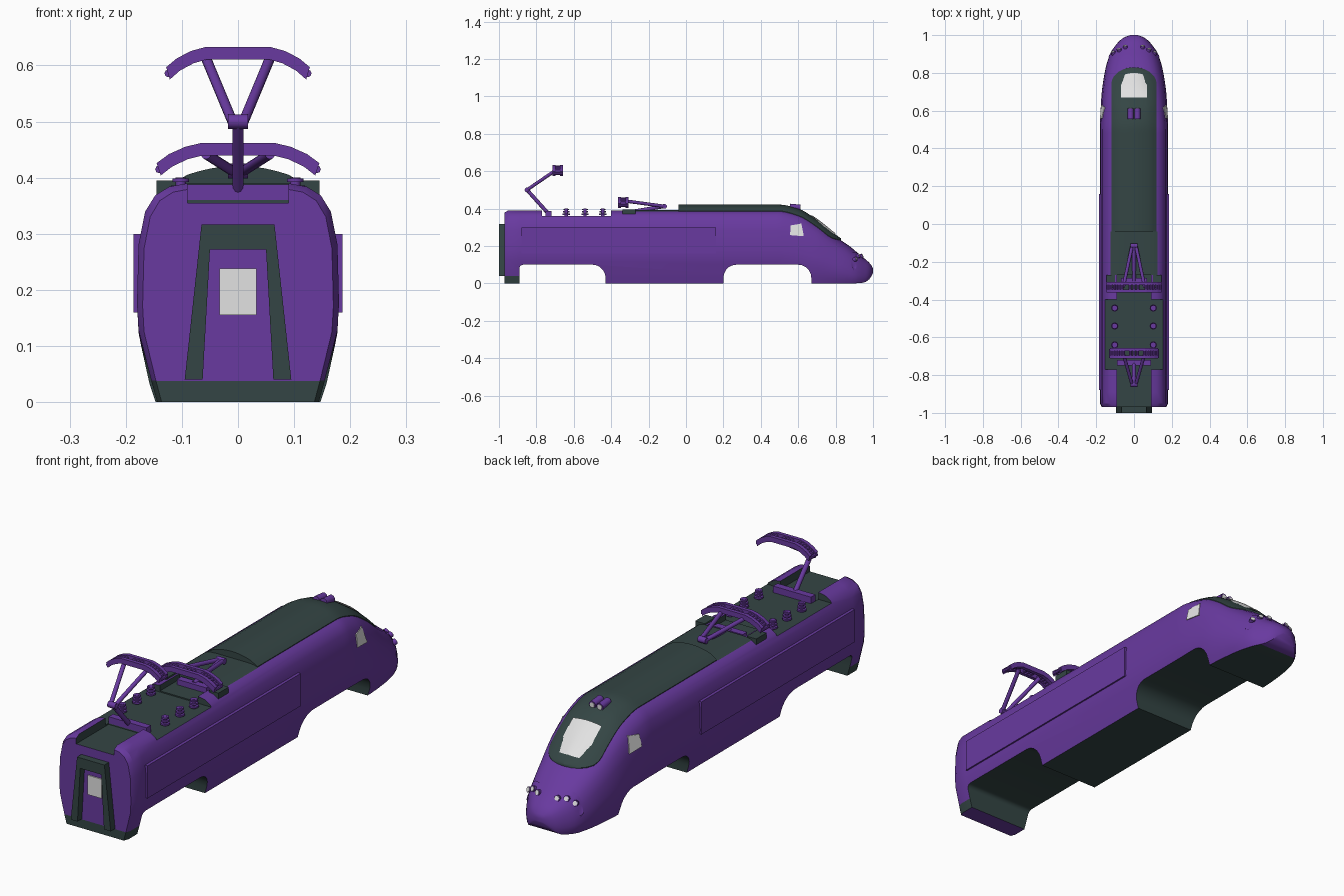
import bpy, bmesh, math
from mathutils import Vector

if "Cube" in bpy.data.objects:
    bpy.data.objects.remove(bpy.data.objects["Cube"])


def material(name, rgb):
    m = bpy.data.materials.new(name)
    m.use_nodes = True
    m.diffuse_color = (*rgb, 1)
    m.node_tree.nodes["Principled BSDF"].inputs["Base Color"].default_value = (*rgb, 1)
    return m


PURPLE = material("purple paint", (0.14, 0.042, 0.35))
DARK = material("dark slate", (0.034, 0.06, 0.058))
LIGHT = material("pale glass", (0.76, 0.76, 0.76))


def build(name, verts, faces, mats, indices=None, recalc=True, smooth=False):
    me = bpy.data.meshes.new(name)
    me.from_pydata([tuple(v) for v in verts], [], faces)
    for m in mats:
        me.materials.append(m)
    if indices:
        me.polygons.foreach_set("material_index", indices)
    if recalc:
        bm = bmesh.new()
        bm.from_mesh(me)
        bmesh.ops.recalc_face_normals(bm, faces=bm.faces)
        bm.to_mesh(me)
        bm.free()
    ob = bpy.data.objects.new(name, me)
    bpy.context.collection.objects.link(ob)
    if smooth:
        smooth_shade(ob)
    return ob


def smooth_shade(ob, angle=35):
    bpy.ops.object.select_all(action='DESELECT')
    ob.select_set(True)
    bpy.context.view_layer.objects.active = ob
    bpy.ops.object.shade_smooth_by_angle(angle=math.radians(angle))


def prism(name, pts, axis, a, b, mat):
    """Extrude a 2D outline along x (points are y,z) or y (points are x,z)."""
    place = (lambda p, t: (t, p[0], p[1])) if axis == 'x' else (lambda p, t: (p[0], t, p[1]))
    n = len(pts)
    verts = [place(p, t) for t in (a, b) for p in pts]
    faces = [list(range(n)), list(range(n, 2 * n))]
    faces += [[i, (i + 1) % n, n + (i + 1) % n, n + i] for i in range(n)]
    return build(name, verts, faces, [mat])


def box(name, x, y, z, mat):
    return prism(name, [(y[0], z[0]), (y[1], z[0]), (y[1], z[1]), (y[0], z[1])], 'x', x[0], x[1], mat)


def rod(name, a, b, r, mat, seg=12):
    a, b = Vector(a), Vector(b)
    q = (b - a).to_track_quat('Z', 'Y')
    ring = [Vector((math.cos(t), math.sin(t), 0)) * r for t in (2 * math.pi * i / seg for i in range(seg))]
    verts = [c + q @ p for c in (a, b) for p in ring]
    faces = [list(range(seg)), list(range(seg, 2 * seg))]
    faces += [[i, (i + 1) % seg, seg + (i + 1) % seg, seg + i] for i in range(seg)]
    return build(name, verts, faces, [mat], smooth=True)


def curve(table, y):
    """Smooth interpolation without overshoot."""
    if y <= table[0][0]:
        return table[0][1]
    if y >= table[-1][0]:
        return table[-1][1]
    sl = [(q[1] - p[1]) / (q[0] - p[0]) for p, q in zip(table, table[1:])]
    tan = [sl[0]] + [2 * s * t / (s + t) if s * t > 0 else 0 for s, t in zip(sl, sl[1:])] + [sl[-1]]
    i = max(k for k in range(len(sl)) if table[k][0] <= y)
    h = table[i + 1][0] - table[i][0]
    t = (y - table[i][0]) / h
    return (table[i][1] * (1 + 2 * t) * (1 - t) ** 2 + h * tan[i] * t * (1 - t) ** 2
            + table[i + 1][1] * t * t * (3 - 2 * t) + h * tan[i + 1] * t * t * (t - 1))


# Body shape: width, top and bottom along the length, square section blending to a round nose
WIDTH = [(-.97, .17), (-.95, .18), (.5, .18), (.66, .175), (.8, .156), (.9, .127), (.95, .094), (.985, .058), (1, .02)]
TOP = [(-.97, .38), (-.95, .39), (.5, .39), (.6, .375), (.7, .325), (.8, .25), (.88, .195), (.93, .152), (.985, .105), (1, .08)]
BOTTOM = [(.9, 0), (.95, .004), (.98, .022), (1, .055)]
BODY = [(.8, 0), (.86, .1), (.985, .33), (1, .45), (.985, .72), (.92, .87), (.82, .945), (.68, .985), (.5, 1), (0, 1)]
NOSE = [(.9, 0), (.97, .1), (1, .25), (.98, .42), (.92, .6), (.82, .76), (.68, .87), (.5, .94), (.25, .985), (0, 1)]


def section(y):
    s = curve([(.5, 0), (.9, 1)], y)
    w, t, b = curve(WIDTH, y), curve(TOP, y), curve(BOTTOM, y)
    return [(w * (p[0] + s * (q[0] - p[0])), b + (t - b) * (p[1] + s * (q[1] - p[1]))) for p, q in zip(BODY, NOSE)]


def top_z(x, y):
    half = section(y)[::-1]
    for (x0, z0), (x1, z1) in zip(half, half[1:]):
        if abs(x) <= x1:
            return z0 + (z1 - z0) * (abs(x) - x0) / (x1 - x0)
    return half[-4][1]


def side_x(y, z):
    half = section(y)
    for (x0, z0), (x1, z1) in zip(half, half[1:]):
        if z <= z1:
            return x0 + (x1 - x0) * (z - z0) / (z1 - z0)
    return 0


# Main body loft
stations = [-.97, -.95, -.89, .4] + [.42 + .02 * i for i in range(28)] + [.97, .98, .99, .995, 1]
verts, faces, idx = [], [], []
n = 2 * len(BODY) - 1
for y in stations:
    half = section(y)
    verts += [(x, y, z) for x, z in half + [(-x, z) for x, z in half[-2::-1]]]
for i, y in enumerate(stations[:-1]):
    for j in range(n):
        k = (j + 1) % n
        faces.append([i * n + j, i * n + k, (i + 1) * n + k, (i + 1) * n + j])
        rear = y < -.9
        idx.append(int((j == n - 1 and not rear and y < .94) or (j in (0, n - 2) and rear)))
for base in (0, (len(stations) - 1) * n):
    for i in range(len(BODY) - 1):
        f = [base + i, base + i + 1, base + n - 2 - i, base + n - 1 - i]
        faces.append(list(dict.fromkeys(f)))
        idx.append(int(base == 0 and i == 0))
body = build("body_shell", verts, faces, [PURPLE, DARK], idx)


# Wheel bays and roof wells cut out of the body
def bay(y0, y1, r0, r1):
    def arc(c, r, s):
        return [(c + s * r * (1 - math.cos(a)), .1 - r + r * math.sin(a)) for a in (math.pi / 10 * k for k in range(6))]
    return [(y0, -.05)] + arc(y0, r0, 1) + arc(y1, r1, -1)[::-1] + [(y1, -.05)]


cutters = [prism("bay_cutter", bay(-.89, -.43, .02, .07), 'x', -.3, .3, DARK),
           prism("bay_cutter", bay(.2, .67, .07, .07), 'x', -.3, .3, DARK),
           box("roof_well_cutter", (-.09, .09), (-1.02, -.75), (.355, .5), DARK),
           box("roof_well_cutter", (-.3, .3), (-.77, -.4), (.36, .5), DARK),
           box("roof_well_cutter", (-.09, .09), (-.42, -.27), (.365, .5), DARK)]
bpy.context.view_layer.objects.active = body
for c in cutters:
    c.hide_render = True
    c.data.materials.clear()
    for m in (PURPLE, DARK):
        c.data.materials.append(m)
    c.data.polygons.foreach_set("material_index", [1] * len(c.data.polygons))
    mod = body.modifiers.new("cut", 'BOOLEAN')
    mod.operation, mod.solver, mod.object = 'DIFFERENCE', 'EXACT', c
    bpy.ops.object.modifier_apply(modifier=mod.name)
    bpy.data.objects.remove(c)
smooth_shade(body, 30)


def patch(name, us, vs, point, mat):
    """Sheet laid over the body, seen from above."""
    w = len(us)
    verts = [point(u, v) for v in vs for u in us]
    faces = [[j * w + i, j * w + i + 1, (j + 1) * w + i + 1, (j + 1) * w + i]
             for j in range(len(vs) - 1) for i in range(w - 1)]
    return build(name, verts, faces, [mat], recalc=False, smooth=True)


# Crowned roof cap running down to the windscreen
CROWN = [(-.04, .028), (.5, .028), (.6, .022), (.7, .012), (.83, .007)]


def cap_z(x, u, y):
    return top_z(x, y) + .003 + curve(CROWN, y) * (1 - u * u)


def cap_point(u, y):
    hw = .12 if y < .74 else .12 * math.sqrt(max(0, 1 - ((y - .74) / .09) ** 2))
    x = hw * max(-1, min(1, u))
    sunk = abs(u) > 1 or y < -.04
    return (x, max(y, -.04), top_z(x, y) - .01 if sunk else cap_z(x, u, y))


steps = [-.041, -.04, .2, .4] + [.44 + .02 * i for i in range(19)] + [.81, .82, .826, .83]
patch("roof_cap", [-1.01] + [i / 8 for i in range(-8, 9)] + [1.01], steps, cap_point, DARK)


def glass_point(u, v):
    y = .67 + .13 * v
    x = u * (.068 - .01 * max(0, v - .8) * 5)
    return (x, y - .012 * u * u * v, cap_z(x, x / .12, y) + .006)


patch("windscreen", [i / 4 for i in range(-4, 5)], [i / 8 for i in range(9)], glass_point, LIGHT)
patch("pantograph_deck", [i / 40 for i in range(-5, 6)], [-.27, -.04],
      lambda x, y: (x, y, top_z(x, y) + .003), DARK)

for s, side in ((1, "left"), (-1, "right")):
    # Side panel, cab window and deck block
    box(side + "_side_panel", (s * .16, s * .186), (-.88, .16), (.16, .3), PURPLE)
    corners = [(.56, .31), (.617, .32), (.63, .252), (.556, .258)]
    v = [(s * (side_x(y, z) + d), y, z) for d in (.005, -.004) for y, z in corners]
    build(side + "_cab_window", v, [[0, 1, 2, 3], [4, 5, 6, 7]] + [[i, (i + 1) % 4, 4 + (i + 1) % 4, 4 + i] for i in range(4)], [LIGHT])
    box(side + "_deck_block", (s * .1, s * .145), (-.34, -.27), (.36, .395), DARK)

    # Headlight cluster
    def lens(u, t):
        x = s * .078 + .056 * u
        y = .955 - .5 * abs(x) + .02 * t * math.sqrt(max(0, 1 - u * u))
        return (x, y, top_z(x, y) + .005)
    patch(side + "_headlight_housing", [i / 8 for i in range(-8, 9)], [-1, -.5, 0, .5, 1], lens, PURPLE)
    for x in (.045, .077, .107):
        y = .955 - .5 * x
        p = Vector((s * x, y, top_z(x, y)))
        d = Vector((s * x * 4, 1, .4)).normalized()
        rod(side + "_headlight_barrel", p - d * .012, p + d * .012, .0125, PURPLE)
        rod(side + "_headlight_lamp", p + d * .011, p + d * .014, .0095, LIGHT)

    # Roof lamp
    rod(side + "_roof_lamp_barrel", (s * .018, .555, .41), (s * .018, .61, .405), .016, PURPLE)
    rod(side + "_roof_lamp", (s * .018, .609, .405), (s * .018, .613, .405), .011, LIGHT)

    # Insulators
    for y in (-.445, -.54, -.64):
        rod(side + "_insulator_core", (s * .102, y, .355), (s * .102, y, .4), .009, PURPLE)
        for k in range(3):
            z = .366 + .013 * k
            rod(side + "_insulator_disc", (s * .102, y, z), (s * .102, y, z + .007), .019 - .002 * k, PURPLE)

# Rear gangway
half = [(.063, .04), (.095, .04), (.065, .317)]
frame = half + [(-x, z) for x, z in half[::-1]] + [(-.05, .272), (.05, .272)]
prism("gangway_frame", frame, 'y', -1, -.95, DARK)
box("rear_door_window", (-.033, .033), (-.975, -.965), (.155, .238), LIGHT)


def pantograph(name, foot, elbow, head, hw, base):
    def at(x, p):
        return (x, p[0], p[1])
    box(name + "_base_bar", (-base, base), (foot[0] - .015, foot[0] + .015), (.36, .388), PURPLE)
    rod(name + "_lower_arm", at(0, foot), at(0, elbow), .01, PURPLE)
    rod(name + "_elbow", at(-.018, elbow), at(.018, elbow), .013, PURPLE)
    for s in (-1, 1):
        rod(name + "_upper_arm", at(s * .01, elbow), at(s * .057, (head[0], head[1] - .02)), .009, PURPLE)
    # Contact head: two bowed bars joined by ribs
    bow = [(.45, 0), (.65, -.007), (.85, -.02), (1, -.036)]
    line = [(-x * hw, z) for x, z in bow[::-1]] + [(x * hw, z) for x, z in bow]
    outline = [(x, head[1] + z) for x, z in line]
    outline += [(x * .95, head[1] + z - .022) for x, z in line[::-1]]
    for dy in (-.02, .02):
        prism(name + "_contact_bar", outline, 'y', head[0] + dy - .008, head[0] + dy + .008, PURPLE)
    ribs = bow + [(.55, -.003), (.75, -.013), (.92, -.027)]
    for x, z in [(0, 0), (.15, 0), (-.15, 0)] + ribs + [(-x, z) for x, z in ribs]:
        p = (x * hw * .97, head[1] + z - .011)
        rod(name + "_rib", (p[0], head[0] - .024, p[1]), (p[0], head[0] + .024, p[1]), .007, PURPLE, 8)


pantograph("raised_pantograph", (-.735, .372), (-.85, .5), (-.685, .633), .128, .09)
pantograph("folded_pantograph", (-.3, .382), (-.115, .412), (-.335, .462), .145, .07)
